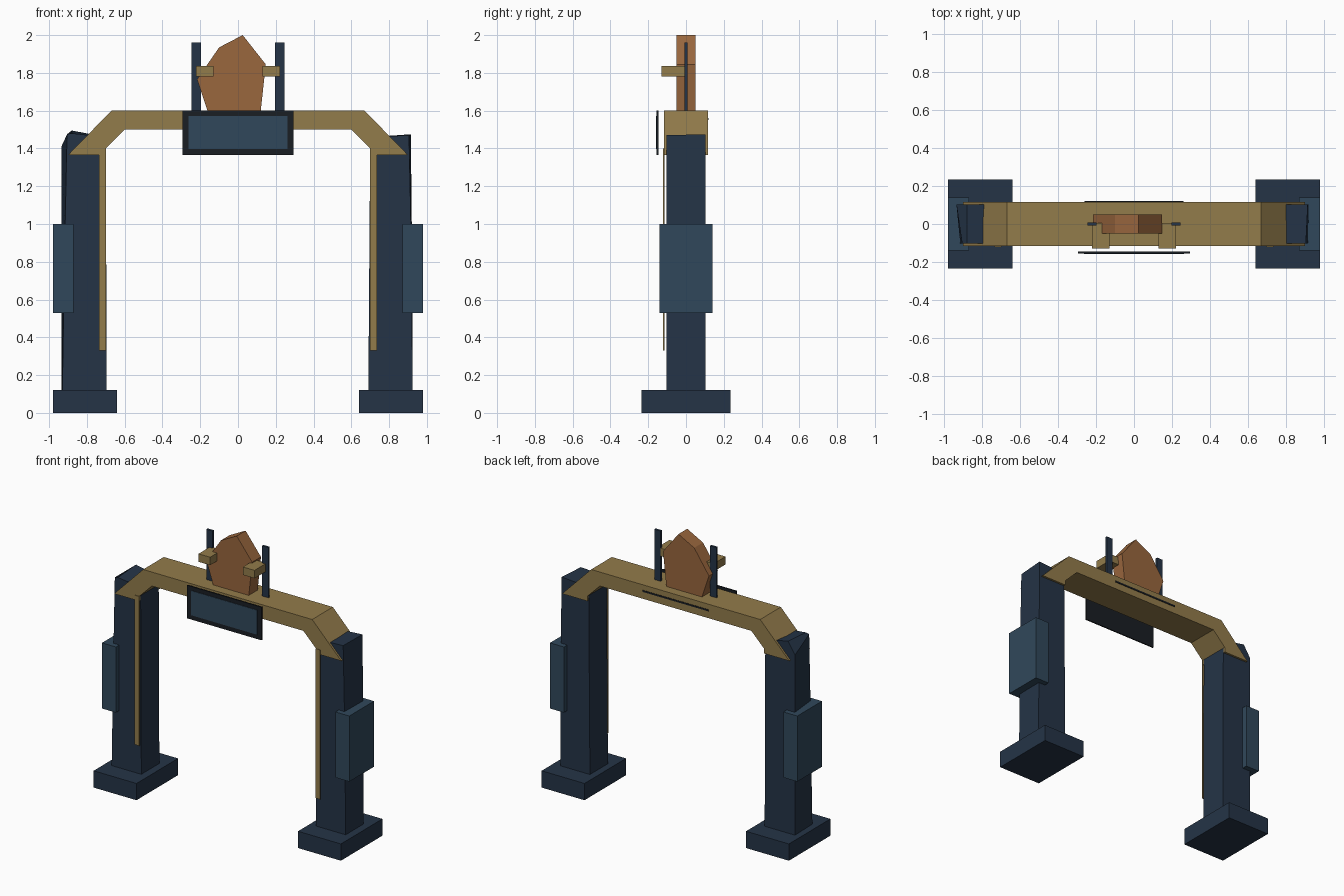
import bpy, bmesh

if "Cube" in bpy.data.objects:
    bpy.data.objects.remove(bpy.data.objects["Cube"])

def material(name, rgb):
    m = bpy.data.materials.new(name)
    m.diffuse_color = (*rgb, 1)
    m.use_nodes = True
    m.node_tree.nodes["Principled BSDF"].inputs["Base Color"].default_value = m.diffuse_color
    return m

NAVY = material("navy", (0.018, 0.034, 0.062))
BLUE = material("slate_blue", (0.03, 0.064, 0.104))
GOLD = material("dull_gold", (0.29, 0.2, 0.07))
RUST = material("rust_orange", (0.32, 0.135, 0.048))
BLACK = material("near_black", (0.01, 0.013, 0.017))

def finish(name, bm, mat):
    bmesh.ops.recalc_face_normals(bm, faces=bm.faces)
    me = bpy.data.meshes.new(name)
    bm.to_mesh(me)
    bm.free()
    me.materials.append(mat)
    ob = bpy.data.objects.new(name, me)
    bpy.context.collection.objects.link(ob)
    return ob

def loft(name, front, back, mat):
    """Join two matching loops of points and cap both ends."""
    bm = bmesh.new()
    a = [bm.verts.new(p) for p in front]
    b = [bm.verts.new(p) for p in back]
    n = len(a)
    for i in range(n):
        j = (i + 1) % n
        bm.faces.new((a[i], a[j], b[j], b[i]))
    caps = [bm.faces.new(a), bm.faces.new(b)]
    bmesh.ops.triangulate(bm, faces=[f for f in caps if n > 4])
    return finish(name, bm, mat)

def slab(name, profile, y0, y1, mat):
    """Extrude an x-z profile along y."""
    return loft(name, [(x, y0, z) for x, z in profile],
                [(x, y1, z) for x, z in profile], mat)

def box(name, x0, x1, y0, y1, z0, z1, mat):
    return slab(name, [(x0, z0), (x1, z0), (x1, z1), (x0, z1)], y0, y1, mat)

# Feet, side boxes, trim strips, posts and clamps on both sides
for side, s in (("left", -1), ("right", 1)):
    box(f"{side}_foot", s * 0.64, s * 0.98, -0.235, 0.235, 0, 0.12, NAVY)
    box(f"{side}_side_box", s * 0.87, s * 0.98, -0.14, 0.14, 0.53, 1.0, BLUE)
    box(f"{side}_trim_strip", s * 0.698, s * 0.735, -0.121, -0.113, 0.33, 1.4, GOLD)
    box(f"{side}_top_post", s * 0.197, s * 0.246, -0.008, 0.008, 1.59, 1.96, NAVY)
    box(f"{side}_clamp", s * 0.13, s * 0.222, -0.13, 0.006, 1.78, 1.837, GOLD)

# Legs with slightly worn, uneven tops
def leg(name, front, back):
    loft(name, [(x, -0.102, z) for x, z in front],
         [(x, 0.102, z) for x, z in back], NAVY)

leg("left_leg",
    [(-0.695, 0.11), (-0.93, 0.11), (-0.915, 1.0), (-0.905, 1.475), (-0.88, 1.48), (-0.70, 1.46)],
    [(-0.695, 0.11), (-0.935, 0.11), (-0.935, 1.0), (-0.935, 1.41), (-0.88, 1.495), (-0.70, 1.46)])
leg("right_leg",
    [(0.69, 0.11), (0.925, 0.11), (0.915, 1.0), (0.905, 1.47), (0.70, 1.46)],
    [(0.69, 0.11), (0.925, 0.11), (0.92, 1.0), (0.915, 1.475), (0.70, 1.46)])

# Arch beam with bevelled corners
half = [(0.60, 1.5), (0.70, 1.4), (0.70, 1.365), (0.90, 1.365), (0.67, 1.6)]
slab("arch_beam", half + [(-x, z) for x, z in reversed(half)], -0.117, 0.117, GOLD)

# Front sign and thin rear slot
box("sign_frame", -0.295, 0.295, -0.155, -0.146, 1.365, 1.602, BLACK)
box("sign_panel", -0.263, 0.263, -0.158, -0.154, 1.397, 1.573, BLUE)
box("rear_slot", -0.26, 0.26, 0.115, 0.12, 1.55, 1.562, BLACK)

# Faceted crest slab on top
slab("crest_slab", [(-0.16, 1.595), (0.12, 1.595), (0.147, 1.845), (0.025, 2.0),
                    (-0.10, 1.935), (-0.217, 1.765)], -0.05, 0.05, RUST)
